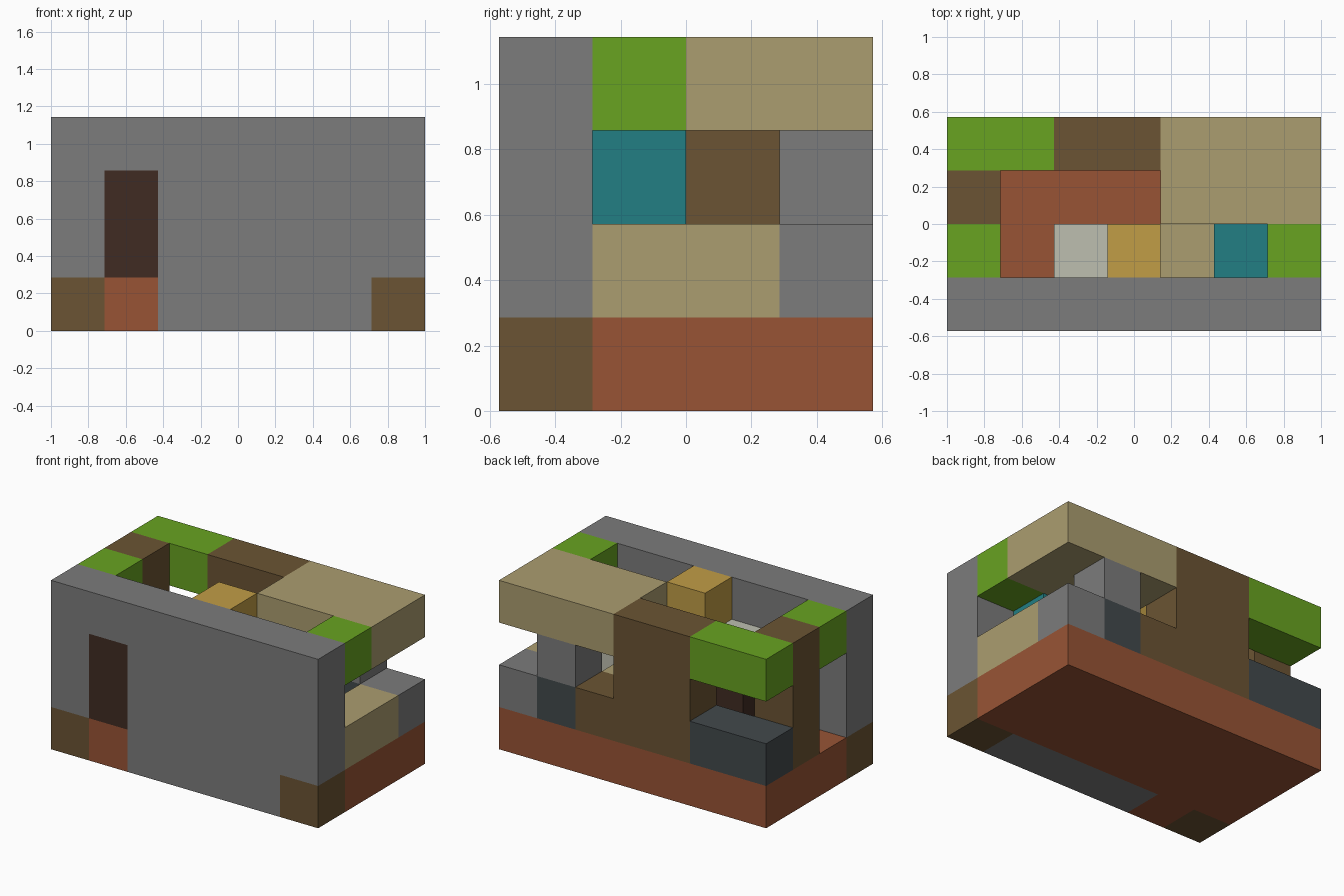
import bpy
import bmesh
from mathutils import Vector

cube = bpy.data.objects.get("Cube")
if cube:
    bpy.data.objects.remove(cube, do_unlink=True)

# Building grid: 7 cells wide, 4 deep, 4 high
UNIT = 2 / 7
ORIGIN = Vector((-1, -2 * UNIT, 0))


def linear(v):
    v /= 255
    return v / 12.92 if v <= 0.04045 else ((v + 0.055) / 1.055) ** 2.4


def make_material(name, rgb):
    mat = bpy.data.materials.new(name)
    mat.use_nodes = True
    colour = [linear(c) for c in rgb] + [1]
    mat.diffuse_color = colour
    bsdf = next(n for n in mat.node_tree.nodes if n.type == "BSDF_PRINCIPLED")
    bsdf.inputs["Base Color"].default_value = colour
    bsdf.inputs["Roughness"].default_value = 0.9
    return mat


MATS = {name: make_material(name, rgb) for name, rgb in {
    "stone_grey": (124, 124, 124),
    "wood_brown": (107, 84, 51),
    "brick_red": (152, 84, 53),
    "door_brown": (64, 43, 34),
    "leaf_green": (104, 163, 33),
    "plank_tan": (171, 157, 112),
    "teal": (34, 126, 131),
    "bone_white": (190, 191, 176),
    "lamp_gold": (193, 157, 70),
    "slate": (66, 73, 76),
}.items()}


def part(name, colour, *boxes):
    """One object from boxes, each (low cell corner, size in cells)."""
    bm = bmesh.new()
    for low, size in boxes:
        verts = bmesh.ops.create_cube(bm, size=1)["verts"]
        for v in verts:
            cell = [l + (c + 0.5) * s for l, c, s in zip(low, v.co, size)]
            v.co = ORIGIN + Vector(cell) * UNIT
    mesh = bpy.data.meshes.new(name)
    bm.to_mesh(mesh)
    bm.free()
    mesh.materials.append(MATS[colour])
    obj = bpy.data.objects.new(name, mesh)
    bpy.context.collection.objects.link(obj)


# Base
part("floor", "brick_red", ((0, 1, 0), (7, 3, 1)), ((1, 0, 0), (1, 1, 1)))
part("front_corner_blocks", "wood_brown",
     ((0, 0, 0), (1, 1, 1)), ((6, 0, 0), (1, 1, 1)))

# Front wall around the door
part("front_wall", "stone_grey",
     ((2, 0, 0), (4, 1, 1)), ((0, 0, 1), (1, 1, 2)),
     ((2, 0, 1), (5, 1, 2)), ((0, 0, 3), (7, 1, 1)))
part("door", "door_brown", ((1, 0, 1), (1, 1, 2)))

# Back and side walls
part("back_wall", "wood_brown",
     ((2, 3, 1), (2, 1, 3)), ((4, 3, 1), (1, 1, 1)))
part("side_post", "wood_brown", ((0, 2, 1), (1, 1, 3)))
part("back_stones", "stone_grey",
     ((6, 3, 1), (1, 1, 1)), ((5, 3, 2), (1, 1, 1)))
part("slate_low_wall", "slate",
     ((0, 3, 1), (2, 1, 1)), ((5, 3, 1), (1, 1, 1)))

# Roof and foliage
part("roof", "plank_tan", ((4, 2, 3), (3, 2, 1)))
part("leaves", "leaf_green", ((0, 3, 3), (2, 1, 1)),
     ((0, 1, 3), (1, 1, 1)), ((6, 1, 3), (1, 1, 1)))

# Interior fittings
part("plank_benches", "plank_tan",
     ((6, 1, 1), (1, 2, 1)), ((4, 1, 1), (1, 2, 1)))
part("chest", "door_brown", ((2, 1, 1), (1, 1, 1)))
part("pale_blocks", "bone_white",
     ((2, 1, 2), (1, 1, 1)), ((5, 1, 1), (1, 1, 1)))
part("teal_block", "teal", ((5, 1, 2), (1, 1, 1)))
part("lamp", "lamp_gold", ((3, 1, 3), (1, 1, 1)))
